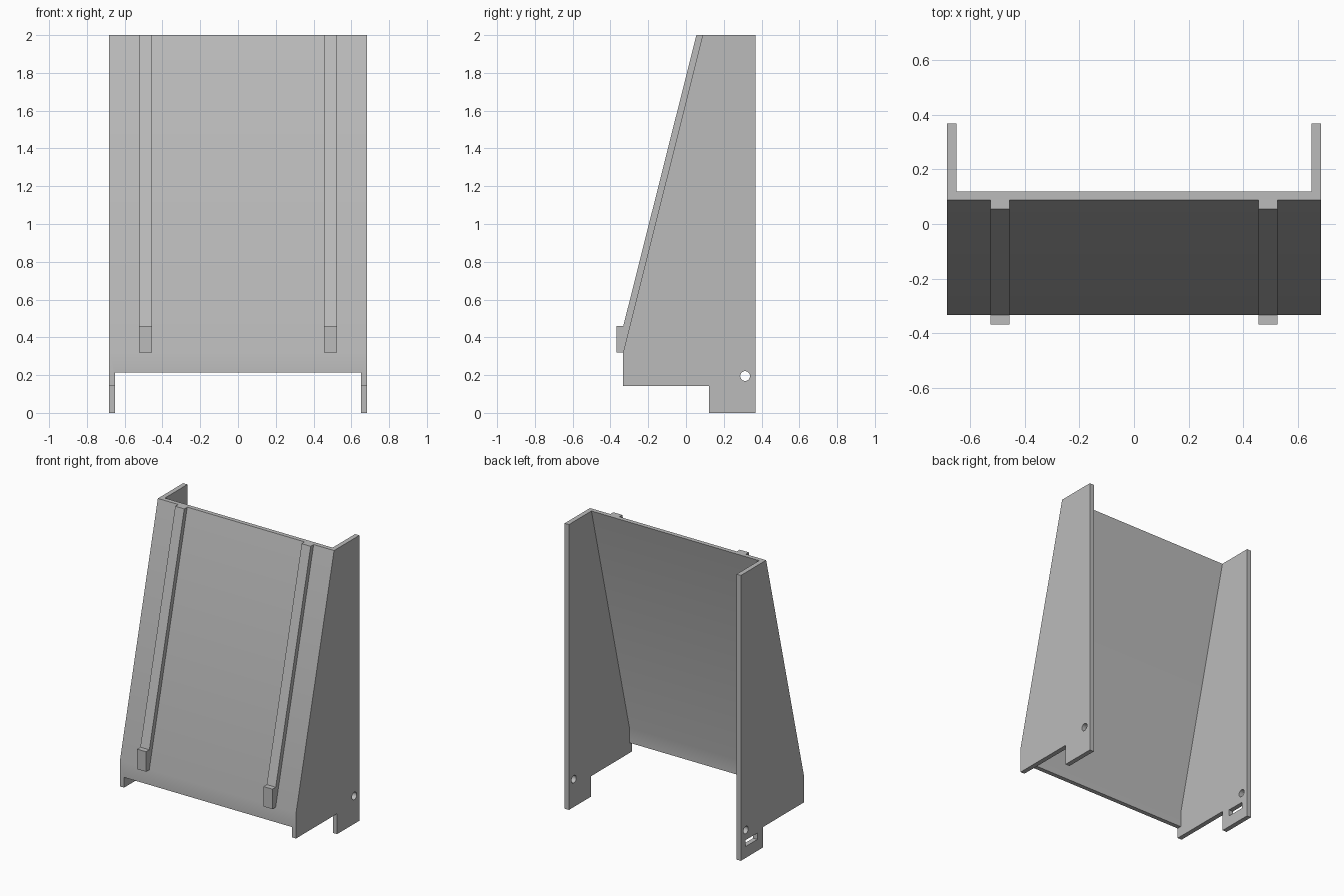
import bpy, bmesh, math

cube = bpy.data.objects.get("Cube")
if cube:
    bpy.data.objects.remove(cube, do_unlink=True)

grey = bpy.data.materials.new("plain grey")
grey.use_nodes = True
colour = (0.5, 0.5, 0.5, 1)
grey.diffuse_color = colour
grey.node_tree.nodes["Principled BSDF"].inputs["Base Color"].default_value = colour


def prism(name, profile, x0, x1):
    """Extrude a (y, z) profile along x."""
    bm = bmesh.new()
    face = bm.faces.new([bm.verts.new((x0, y, z)) for y, z in profile])
    side = bmesh.ops.extrude_face_region(bm, geom=[face])["geom"]
    verts = [v for v in side if isinstance(v, bmesh.types.BMVert)]
    bmesh.ops.translate(bm, vec=(x1 - x0, 0, 0), verts=verts)
    bmesh.ops.recalc_face_normals(bm, faces=bm.faces)
    mesh = bpy.data.meshes.new(name)
    bm.to_mesh(mesh)
    bm.free()
    mesh.materials.append(grey)
    obj = bpy.data.objects.new(name, mesh)
    bpy.context.collection.objects.link(obj)
    return obj


def select(obj):
    bpy.ops.object.select_all(action='DESELECT')
    bpy.context.view_layer.objects.active = obj
    obj.select_set(True)


def cut(obj, cutter):
    """Subtract a cutter from an object and discard it."""
    cutter.hide_render = True
    mod = obj.modifiers.new("cut", 'BOOLEAN')
    mod.operation = 'DIFFERENCE'
    mod.solver = 'EXACT'
    mod.object = cutter
    select(obj)
    bpy.ops.object.modifier_apply(modifier=mod.name)
    bpy.data.objects.remove(cutter, do_unlink=True)


HALF, INNER = 0.683, 0.65

# Shell: side outline with foot notch, full width
shell = prism("sloped_panel_with_sides",
              [(-0.333, 0.143), (0.122, 0.143), (0.122, 0), (0.368, 0),
               (0.368, 2), (0.088, 2), (-0.333, 0.32)], -HALF, HALF)

# Hollow behind the sloped plate and below its lower edge
cut(shell, prism("hollow_cutter",
                 [(-0.5, -0.1), (-0.5, 0.215), (-0.302, 0.215), (-0.302, 0.32),
                  (0.144, 2.1), (0.5, 2.1), (0.5, -0.1)], -INNER, INNER))

# Round holes through both sides
circle = [(0.313 + 0.026 * math.cos(i * math.tau / 32),
           0.195 + 0.026 * math.sin(i * math.tau / 32)) for i in range(32)]
cut(shell, prism("hole_cutter", circle, -1, 1))

# Slot through the right side only
cut(shell, prism("slot_cutter",
                 [(0.185, 0.08), (0.315, 0.08), (0.315, 0.125), (0.185, 0.125)],
                 -1, 0))

select(shell)
bpy.ops.object.shade_smooth_by_angle(angle=math.radians(30))

# Front rails, each with a stop block at its lower end
rail_profile = [(0.055, 2), (0.095, 2), (-0.325, 0.32), (-0.368, 0.32),
                (-0.368, 0.46), (-0.332, 0.46)]
for side, centre in (("left", 0.49), ("right", -0.49)):
    prism(side + "_rail", rail_profile, centre - 0.035, centre + 0.035)
